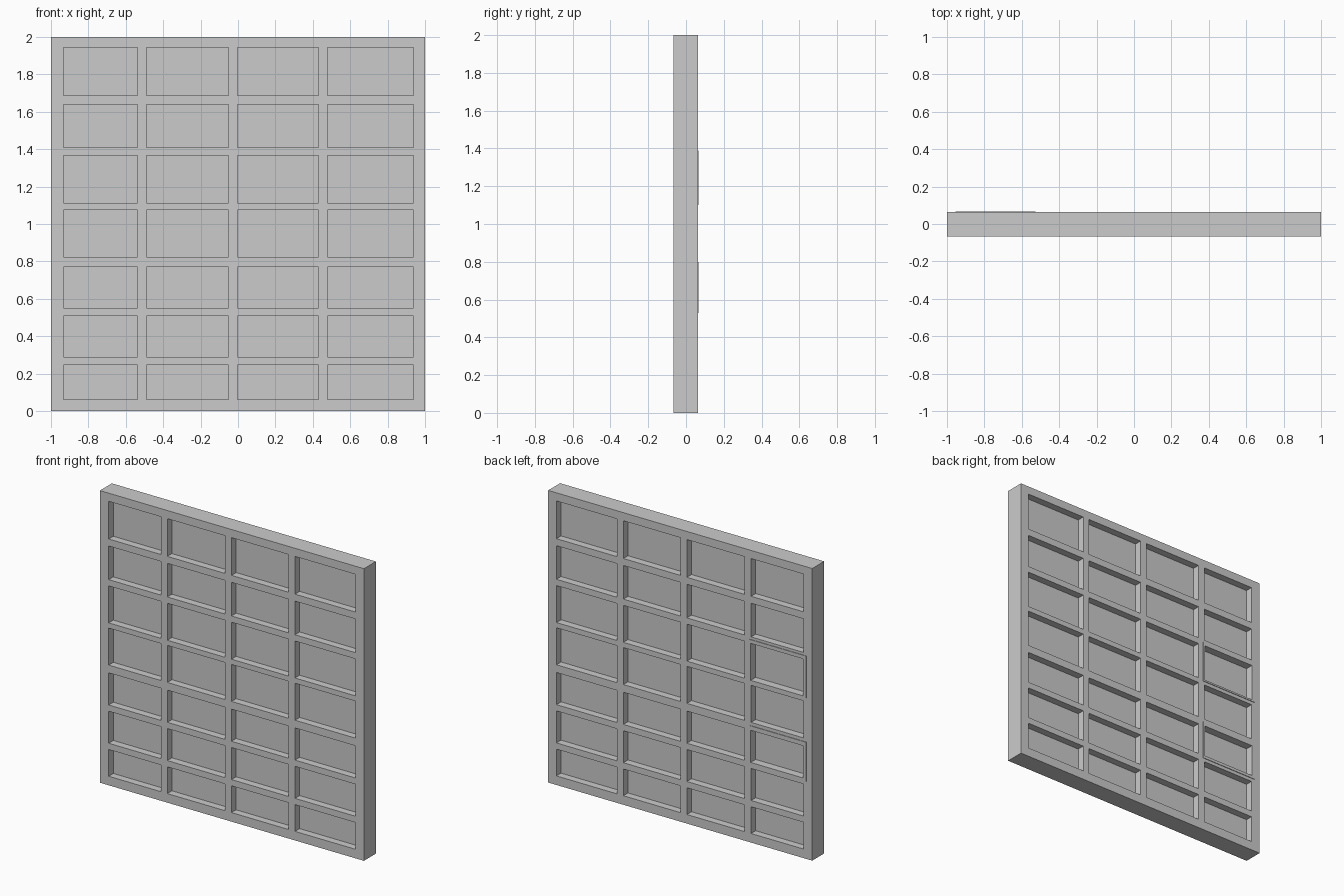
import bpy, bmesh

if "Cube" in bpy.data.objects:
    bpy.data.objects.remove(bpy.data.objects["Cube"])

# Opening edges: columns along x, rows along z
cols = [(-0.933, -0.537), (-0.489, -0.051), (-0.003, 0.43), (0.478, 0.937)]
rows = [(0.062, 0.245), (0.288, 0.507), (0.55, 0.77), (0.823, 1.076),
        (1.112, 1.365), (1.408, 1.638), (1.686, 1.944)]
FRONT, BACK, RIM = -0.066, 0.063, 0.067
PANE_FRONT, PANE_BACK = -0.016, 0.013


def lattice(name, columns, levels, x_range, z_range, y0, y1):
    """Solid rectangular slab with a rectangular hole per column and level."""
    xs = [x_range[0], *[v for c in columns for v in c], x_range[1]]
    zs = [z_range[0], *[v for r in levels for v in r], z_range[1]]
    bm = bmesh.new()
    grid = [[bm.verts.new((x, y0, z)) for z in zs] for x in xs]
    for i in range(len(xs) - 1):
        for j in range(len(zs) - 1):
            if i % 2 and j % 2:
                continue  # opening
            bm.faces.new((grid[i][j], grid[i + 1][j],
                          grid[i + 1][j + 1], grid[i][j + 1]))
    front = bm.faces[:]
    ext = bmesh.ops.extrude_face_region(bm, geom=front, use_keep_orig=True)
    moved = [g for g in ext["geom"] if isinstance(g, bmesh.types.BMVert)]
    bmesh.ops.translate(bm, verts=moved, vec=(0, y1 - y0, 0))
    bmesh.ops.recalc_face_normals(bm, faces=bm.faces[:])
    return finish(name, bm)


def finish(name, bm):
    mesh = bpy.data.meshes.new(name)
    bm.to_mesh(mesh)
    bm.free()
    obj = bpy.data.objects.new(name, mesh)
    bpy.context.collection.objects.link(obj)
    return obj


def box(name, x, y, z):
    bm = bmesh.new()
    bmesh.ops.create_cube(bm, size=1)
    for v in bm.verts:
        v.co = [r[0] if c < 0 else r[1] for c, r in zip(v.co, (x, y, z))]
    return finish(name, bm)


# Outer frame with all glazing bars
lattice("window_frame", cols, rows, (-1, 1), (0, 2), FRONT, BACK)

# One recessed pane in every opening
for i, c in enumerate(cols):
    for j, r in enumerate(rows):
        box(f"pane_{i}_{j}", c, (PANE_FRONT, PANE_BACK), r)

# Thin raised rims on the back, around two openings of the left column
for n, (row, z_range) in enumerate([(2, (0.53, 0.80)), (4, (1.10, 1.39))]):
    lattice(f"back_rim_{n}", cols[:1], [rows[row]], (-0.955, -0.527), z_range,
            BACK - 0.002, RIM)
